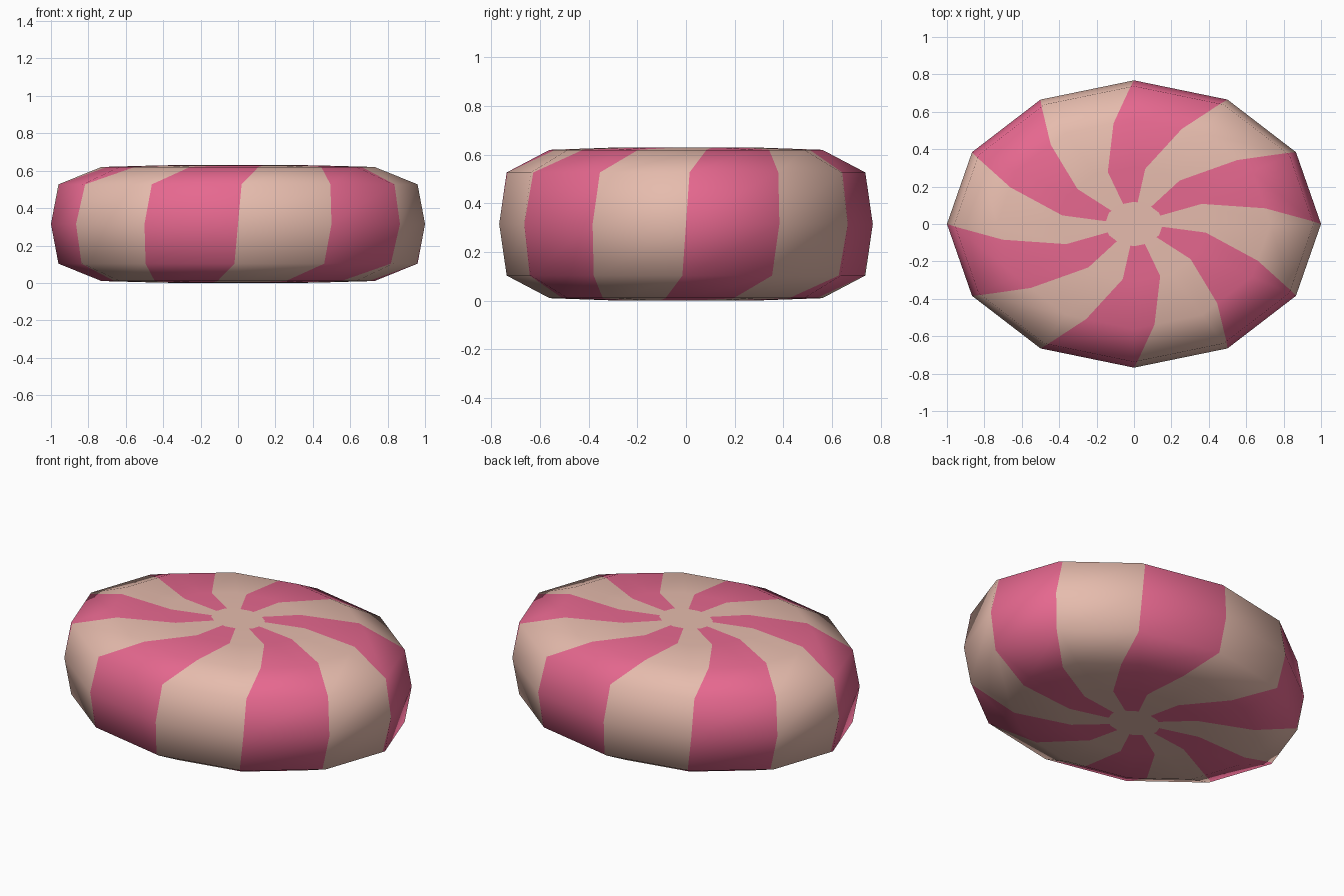
import bpy, bmesh
from math import sin, cos, radians
from mathutils import Vector

cube = bpy.data.objects.get("Cube")
if cube:
    bpy.data.objects.remove(cube, do_unlink=True)

SIDES = 12
DEPTH = 0.768     # y radius for an x radius of 1
MID = 0.315       # height of the widest ring


def material(name, rgb):
    mat = bpy.data.materials.new(name)
    mat.use_nodes = True
    mat.diffuse_color = (*rgb, 1)
    mat.node_tree.nodes["Principled BSDF"].inputs["Base Color"].default_value = (*rgb, 1)
    return mat


# Upper half profile: radius, height above middle, swirl in degrees, normal tilt
HALF = [
    (1.0, 0.0, 0, 0),
    (0.96, 0.212, 1.2, 40),
    (0.73, 0.305, 9, 78),
    (0.40, 0.314, 21, 89),
    (0.155, 0.315, 22.5, 90),
    (0.0, 0.315, 22.5, 90),
]

bm = bmesh.new()
verts, normals = {}, []


def vertex(ring, side, column, t):
    """Shared vertex at fraction t along one edge of a ring."""
    radius, height, _, tilt = ring
    a, b = (radians(360 / SIDES * (column + k)) for k in (0, 1))
    x = cos(a) * (1 - t) + cos(b) * t
    y = sin(a) * (1 - t) + sin(b) * t
    pos = Vector((x * radius, y * radius * DEPTH, MID + side * height))
    key = tuple(round(c, 4) + 0.0 for c in pos)
    if key not in verts:
        verts[key] = bm.verts.new(pos)
        lean = radians(tilt)
        normals.append(Vector((x * cos(lean), y / DEPTH * cos(lean),
                               side * sin(lean))).normalized())
    return verts[key]


def add_face(corners, stripe):
    corners = list(dict.fromkeys(corners))
    if len(corners) > 2:
        face = bm.faces.new(corners)
        face.material_index = stripe
        face.smooth = True


# Every panel is split along the swirling stripe edge; the underside turns the other way
for side in (1, -1):
    for i, (low, high) in enumerate(zip(HALF, HALF[1:])):
        hub = i == len(HALF) - 2
        for col in range(SIDES):
            cut = [r[2] * SIDES / 360 for r in (low, high)]
            if side < 0:
                cut = [1 - c for c in cut]
            for part, (t0, t1) in enumerate((((0, 0), cut), (cut, (1, 1)))):
                corners = [vertex(low, side, col, t0[0]), vertex(low, side, col, t1[0]),
                           vertex(high, side, col, t1[1]), vertex(high, side, col, t0[1])]
                sector = col + part - (1 if side > 0 else 0)
                add_face(corners[::side], 0 if hub else (sector + 1) % 2)

mesh = bpy.data.meshes.new("candy_body")
bm.to_mesh(mesh)
bm.free()
mesh.materials.append(material("cream", (0.79, 0.50, 0.418)))
mesh.materials.append(material("pink", (0.79, 0.138, 0.275)))
mesh.normals_split_custom_set_from_vertices(normals)

body = bpy.data.objects.new("candy_body", mesh)
bpy.context.collection.objects.link(body)
